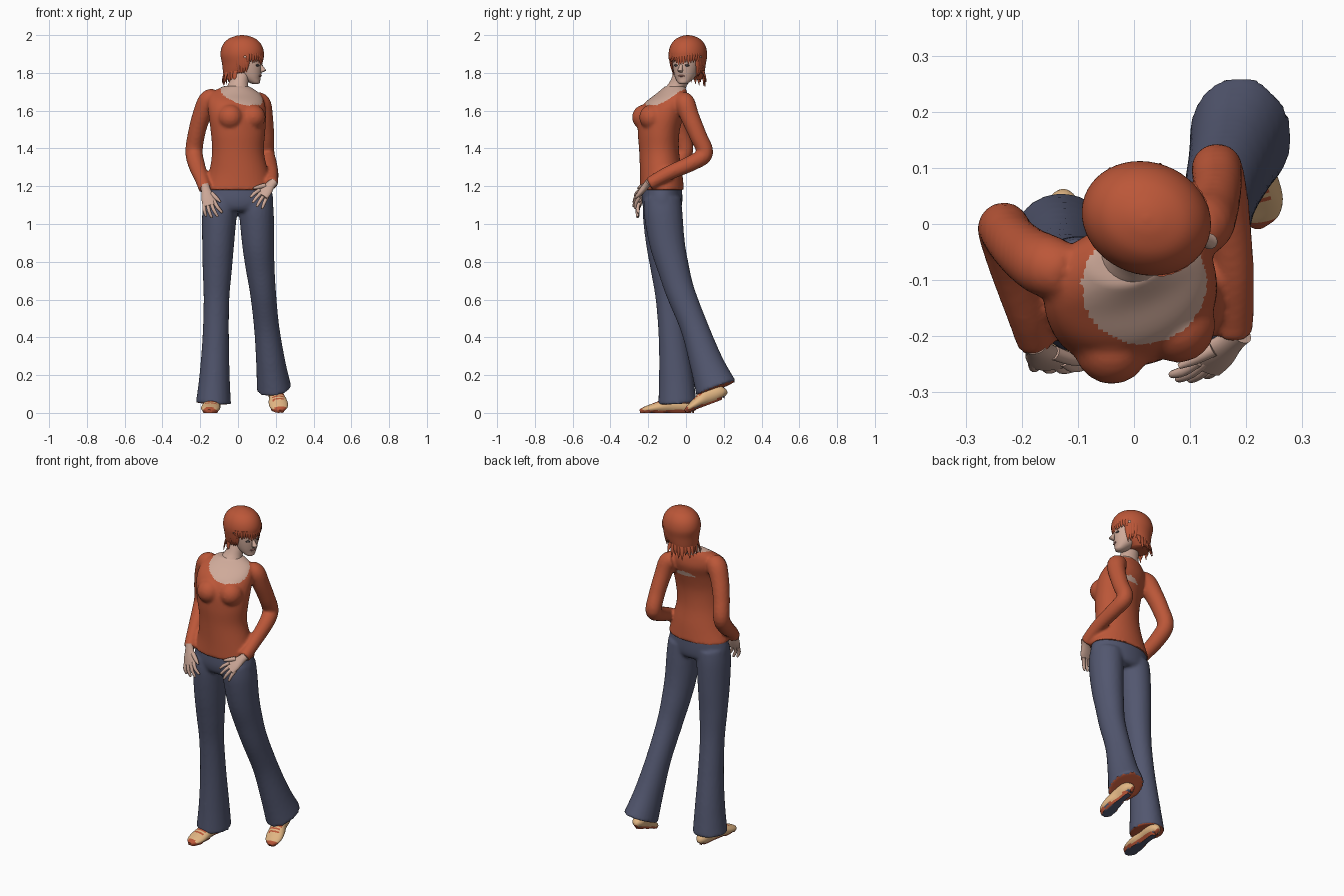
import bpy, bmesh, math, random
from mathutils import Vector, Matrix

if "Cube" in bpy.data.objects:
    bpy.data.objects.remove(bpy.data.objects["Cube"])

random.seed(4)
Z = Vector((0, 0, 1))


def mat(name, col):
    m = bpy.data.materials.new(name)
    m.diffuse_color = (*col, 1)
    m.use_nodes = True
    m.node_tree.nodes["Principled BSDF"].inputs["Base Color"].default_value = m.diffuse_color
    return m


RUST = mat("rust", (0.50, 0.095, 0.04))
DENIM = mat("denim", (0.085, 0.095, 0.16))
SKIN = mat("skin", (0.62, 0.40, 0.32))
TAN = mat("tan leather", (0.76, 0.47, 0.23))
LIP = mat("lips", (0.45, 0.19, 0.16))
DARK = mat("eye dark", (0.06, 0.05, 0.05))


def tube(bm, pts, seg=24, steps=5, flat=False):
    """Loft ellipses (x, y, z, ra, rb, rot) along a smooth path and cap the ends."""
    pts = [tuple(p) + (0,) * (6 - len(p)) for p in pts]
    path = []
    for i in range(len(pts) - 1):
        p = [pts[max(0, min(len(pts) - 1, i + k))] for k in (-1, 0, 1, 2)]
        for j in range(steps + (i == len(pts) - 2)):
            t = j / steps
            path.append([0.5 * (2 * b + (c - a) * t + (2 * a - 5 * b + 4 * c - d) * t * t
                                + (3 * b - a - 3 * c + d) * t ** 3) for a, b, c, d in zip(*p)])
    rings = []
    for i, q in enumerate(path):
        a, b = path[max(0, i - 1)], path[min(len(path) - 1, i + 1)]
        t = Z if flat else (Vector(b[:3]) - Vector(a[:3])).normalized()
        s = Vector((math.cos(q[5]), math.sin(q[5]), 0))
        s = (s - t * s.dot(t)).normalized()
        o = t.cross(s)
        ra, rb = max(q[3], .0008), max(q[4], .0008)
        rings.append([bm.verts.new(Vector(q[:3]) + s * math.cos(w) * ra + o * math.sin(w) * rb)
                      for w in (math.tau * k / seg for k in range(seg))])
    for r0, r1 in zip(rings, rings[1:]):
        for k in range(seg):
            n = (k + 1) % seg
            bm.faces.new((r0[k], r0[n], r1[n], r1[k]))
    bm.faces.new(rings[0][::-1])
    bm.faces.new(rings[-1])


def ball(bm, c, r, rot=0):
    m = Matrix.Translation(c) @ Matrix.Rotation(rot, 4, 'Z') @ Matrix.Diagonal((*r, 1))
    bmesh.ops.create_uvsphere(bm, u_segments=20, v_segments=12, radius=1, matrix=m)


def make(name, bm, mats, voxel=0, rule=None):
    bmesh.ops.recalc_face_normals(bm, faces=bm.faces[:])
    me = bpy.data.meshes.new(name)
    bm.to_mesh(me)
    bm.free()
    ob = bpy.data.objects.new(name, me)
    bpy.context.collection.objects.link(ob)
    if voxel:  # fuse overlapping lofts into one skin
        r = ob.modifiers.new("fuse", 'REMESH')
        r.mode, r.voxel_size = 'VOXEL', voxel
        s = ob.modifiers.new("soften", 'SMOOTH')
        s.factor, s.iterations = 0.5, 4
        dg = bpy.context.evaluated_depsgraph_get()
        ob.data = bpy.data.meshes.new_from_object(ob.evaluated_get(dg))
        ob.modifiers.clear()
    ob.data.materials.clear()
    for m in mats:
        ob.data.materials.append(m)
    for f in ob.data.polygons:
        f.material_index = rule(f.center, f.normal) if rule else 0
    bpy.ops.object.select_all(action='DESELECT')
    ob.select_set(True)
    bpy.context.view_layer.objects.active = ob
    bpy.ops.object.shade_smooth_by_angle(angle=math.radians(50))
    return ob


# Sweater: twisted torso, bust and both sleeves fused together
TW = math.radians(18)
front, side = Vector((math.sin(TW), -math.cos(TW), 0)), Vector((math.cos(TW), math.sin(TW), 0))
bm = bmesh.new()
tube(bm, [(0, -.127, 1.18, .187, .117, 0), (.004, -.132, 1.27, .158, .112, .03),
          (0, -.142, 1.38, .138, .105, .12), (0, -.145, 1.48, .145, .108, .22),
          (-.003, -.133, 1.57, .155, .115, TW), (-.01, -.105, 1.64, .155, .108, TW),
          (-.015, -.075, 1.69, .135, .075, TW), (-.01, -.058, 1.73, .07, .05, TW)], 40, flat=True)
for sx in (-1, 1):
    ball(bm, Vector((0, -.14, 1.565)) + front * .06 + side * sx * .062, (.068, .07, .068), TW)
tube(bm, [(-.12, -.085, 1.668, .05, .05), (-.155, -.075, 1.652, .056, .056),
          (-.19, -.055, 1.58, .05, .052), (-.217, -.03, 1.49, .046, .048),
          (-.233, -.008, 1.385, .046, .046), (-.218, -.065, 1.31, .044, .044),
          (-.19, -.16, 1.235, .037, .037), (-.174, -.212, 1.185, .034, .034)])
tube(bm, [(.09, -.015, 1.652, .05, .05), (.122, -.003, 1.635, .053, .053),
          (.138, .02, 1.57, .047, .05), (.148, .063, 1.47, .044, .046),
          (.148, .1, 1.375, .045, .044), (.163, .035, 1.325, .042, .042),
          (.177, -.09, 1.27, .037, .038), (.178, -.195, 1.212, .034, .034)])


def neckline(c, n):
    d = c - Vector((.018, -.108, 0))
    return int(c.z > 1.58 and (d.dot(front) / .105) ** 2 + (d.dot(side) / .112) ** 2 < 1)


make("sweater", bm, [RUST, SKIN], .0085, neckline)

# Trousers: hips and two flared legs fused together
bm = bmesh.new()
tube(bm, [(0, -.127, 1.205, .173, .105), (0, -.127, 1.13, .187, .108),
          (0, -.125, 1.085, .178, .1), (0, -.125, 1.065, .15, .08)], 40, flat=True)
tube(bm, [(-.088, -.125, 1.13, .095, .1), (-.098, -.125, 1.05, .092, .104),
          (-.105, -.117, .9, .085, .095), (-.11, -.105, .75, .077, .08),
          (-.114, -.09, .6, .068, .07), (-.118, -.07, .4, .07, .075),
          (-.124, -.053, .2, .08, .09), (-.13, -.045, .05, .093, .102)])
tube(bm, [(.088, -.125, 1.13, .095, .1), (.098, -.12, 1.05, .092, .102),
          (.106, -.1, .9, .085, .094), (.117, -.068, .77, .077, .084),
          (.132, -.03, .64, .069, .077), (.152, .045, .45, .067, .074),
          (.174, .11, .26, .078, .09), (.191, .16, .128, .092, .112)])
make("trousers", bm, [DENIM, RUST], .0095, lambda c, n: int(c.z < .17 and n.z < -.8))


# Shoes: flat-soled lofts from heel to toe, with trim and laces coloured by position
def shoe(name, heel, toe):
    heel, toe = Vector(heel), Vector(toe)
    d = toe - heel
    across = d.cross(Z).normalized()
    up = across.cross(d).normalized()
    rows = []
    for s, w, h in ((0, .012, .015), (.05, .03, .03), (.18, .038, .042), (.4, .038, .044),
                    (.6, .048, .034), (.78, .05, .024), (.92, .038, .016), (1, .012, .009)):
        c = heel + d * s + up * h
        rows.append((*c, w, h))
    bm = bmesh.new()
    tube(bm, rows, 28, 5)
    for v in bm.verts:  # flatten the underside
        h = (v.co - heel).dot(up)
        if h < .008:
            v.co -= up * h

    def trim(c, n):
        h, s = (c - heel).dot(up), (c - heel).dot(d) / d.length_squared
        if n.dot(up) < -.8:
            return 2
        if h < .014 or s > .94:
            return 1
        laces = .45 < s < .78 and abs((c - heel).dot(across)) < .03 and n.dot(up) > .4
        return int(laces and int(s * 28) % 2 == 0)
    make(name, bm, [TAN, RUST, DENIM], 0, trim)


shoe("standing_shoe", (-.125, .05, 0), (-.152, -.243, 0))
shoe("lifted_shoe", (.187, .215, .08), (.222, .0, 0))


# Hands: flattened palm, four splayed fingers and a thumb
def hand(name, wrist, knuckle, length, thumb, bend):
    w, k = Vector(wrist), Vector(knuckle)
    d = (k - w).normalized()
    across = d.cross(Vector((0, -1, 0))).normalized()
    bm = bmesh.new()
    tube(bm, [(*(w - d * .03), .024, .02), (*w, .025, .018),
              (*w.lerp(k, .6), .036, .016), (*(k + d * .008), .037, .012)], 18)
    for i in range(4):
        a = (i - 1.5)
        b = k + across * a * .018 - d * .01
        dirn = (d + across * a * .16).normalized()
        size = length * (.85, 1, .97, .8)[i]
        m, t = b + dirn * size * .55, b + dirn * size + Vector(bend)
        tube(bm, [(*b, .0105, .0105), (*m, .0095, .0095), (*t, .007, .007),
                  (*(t + (t - m).normalized() * .006), .002, .002)], 10, 3)
    tb = w + d * .025 + across * thumb * .022
    tt = w + d * .085 + across * thumb * .058
    tube(bm, [(*tb, .014, .013), (*tb.lerp(tt, .6), .011, .011), (*tt, .005, .005)], 10, 3)
    make(name, bm, [SKIN])


hand("right_hand", (-.17, -.222, 1.18), (-.15, -.247, 1.105), .082, -1, (.008, .012, 0))
hand("left_hand", (.172, -.21, 1.205), (.128, -.25, 1.155), .078, 1, (0, .008, -.006))

# Neck
bm = bmesh.new()
tube(bm, [(-.008, -.075, 1.665, .085, .06), (-.005, -.058, 1.715, .062, .055),
          (.005, -.035, 1.755, .05, .05), (.02, -.005, 1.82, .05, .05)], 28, flat=True)
make("neck", bm, [SKIN])

# Head, turned to the side: u is forward, v is sideways
YAW = math.radians(-20)


def H(u, v, z):
    return Vector((.022 + u * math.cos(YAW) - v * math.sin(YAW),
                   .01 + u * math.sin(YAW) + v * math.cos(YAW), z))


def rings(rows):
    return [(*H(u, 0, z), ru, rv, YAW) for z, u, ru, rv in rows]


bm = bmesh.new()
tube(bm, rings([(1.74, .075, .012, .014), (1.748, .07, .028, .028), (1.768, .053, .047, .046),
                (1.795, .035, .07, .06), (1.835, .02, .089, .071), (1.88, .008, .1, .077),
                (1.93, 0, .1, .075), (1.975, 0, .06, .05)]), 32, flat=True)
tube(bm, [(*H(.1, 0, 1.85), .006, .007, YAW), (*H(.114, 0, 1.825), .012, .011, YAW),
          (*H(.119, 0, 1.812), .015, .014, YAW), (*H(.108, 0, 1.803), .006, .008, YAW)], 14, flat=True)
make("head", bm, [SKIN])
bm = bmesh.new()
for sv in (-1, 1):
    ball(bm, H(.0985, sv * .031, 1.84), (.006, .013, .006), YAW + sv * .35)
make("eyes", bm, [DARK])
bm = bmesh.new()
ball(bm, H(.102, 0, 1.784), (.006, .018, .005), YAW)
make("mouth", bm, [LIP])

# Hair: cap with a face opening, then fringe, side and nape strands
bm = bmesh.new()
tube(bm, rings([(1.765, -.04, .055, .06), (1.8, -.02, .082, .08), (1.85, -.003, .105, .093),
                (1.9, 0, .117, .1), (1.945, 0, .106, .09), (1.978, 0, .077, .065),
                (1.995, 0, .036, .03), (2.0, 0, .004, .004)]), 48, flat=True)
gone = [f for f in bm.faces if f.calc_center_median().z < 1.887
        and (f.calc_center_median() - H(0, 0, 0)).dot(H(1, 0, 0) - H(0, 0, 0)) > .05]
bmesh.ops.delete(bm, geom=gone, context='FACES')


def strand(deg, z0, z1, r0, r1, w):
    a = math.radians(deg)
    p = [H(math.cos(a) * r * 1.13, math.sin(a) * r, z)
         for r, z in ((r0, z0), ((r0 + r1) / 2 + .002, (z0 + z1) / 2), (r1, z1))]
    tube(bm, [(*p[0], .006, w, YAW + a), (*p[1], .005, w * .75, YAW + a),
              (*p[2], .001, .001, YAW + a)], 8, 3)


for deg in range(-56, 57, 8):
    strand(deg, 1.905, 1.86 - random.random() * .025, .098, .094, .013)
for s in (-1, 1):
    for deg in (58, 66, 74, 84):
        strand(s * deg, 1.88, 1.765 + random.random() * .04, .093, .078, .017)
for deg in range(95, 270, 12):
    strand(deg, 1.81, 1.725 + random.random() * .03, .082, .07 + random.random() * .035, .014)
make("hair", bm, [RUST])
